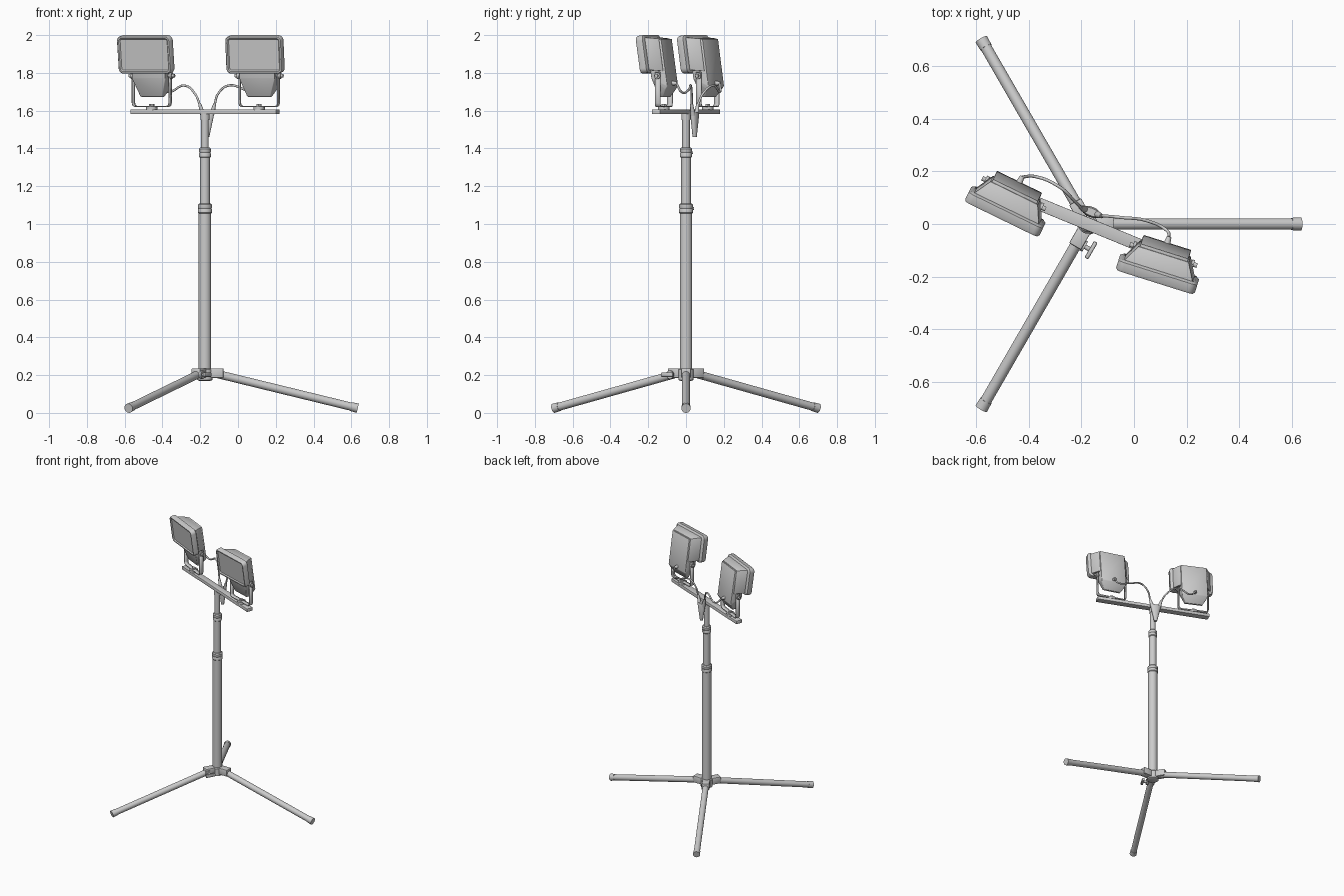
import bpy, bmesh
from math import radians, cos, sin, pi
from mathutils import Vector, Matrix

if "Cube" in bpy.data.objects:
    bpy.data.objects.remove(bpy.data.objects["Cube"])

PX = -0.175                       # mast position on x
YAW = radians(-22.3)              # heading of the crossbar
I = Matrix.Identity(4)


def finish(name, bm, mat=I, angle=35):
    bmesh.ops.recalc_face_normals(bm, faces=bm.faces)
    me = bpy.data.meshes.new(name)
    bm.to_mesh(me)
    bm.free()
    ob = bpy.data.objects.new(name, me)
    bpy.context.collection.objects.link(ob)
    ob.matrix_world = mat
    bpy.ops.object.select_all(action='DESELECT')
    ob.select_set(True)
    bpy.context.view_layer.objects.active = ob
    bpy.ops.object.shade_smooth_by_angle(angle=radians(angle))
    return ob


def rod(name, p0, p1, r0, r1=None, mat=I, seg=24):
    p0, p1 = Vector(p0), Vector(p1)
    d = p1 - p0
    m = Matrix.Translation((p0 + p1) / 2) @ d.to_track_quat('Z', 'Y').to_matrix().to_4x4()
    bm = bmesh.new()
    bmesh.ops.create_cone(bm, cap_ends=True, segments=seg, radius1=r0,
                          radius2=r0 if r1 is None else r1, depth=d.length, matrix=m)
    return finish(name, bm, mat)


def lathe(name, prof, mat=I, seg=32):
    bm = bmesh.new()
    rings = [[bm.verts.new((r * cos(2 * pi * i / seg), r * sin(2 * pi * i / seg), z))
              for i in range(seg)] for r, z in prof]
    for a, b in zip(rings, rings[1:]):
        for i in range(seg):
            bm.faces.new((a[i], a[(i + 1) % seg], b[(i + 1) % seg], b[i]))
    bm.faces.new(rings[0])
    bm.faces.new(rings[-1])
    return finish(name, bm, mat)


def hull(name, pts, mat=I, bevel=0.0):
    bm = bmesh.new()
    for p in pts:
        bm.verts.new(p)
    bmesh.ops.convex_hull(bm, input=bm.verts)
    bmesh.ops.dissolve_limit(bm, angle_limit=radians(1), verts=bm.verts, edges=bm.edges)
    if bevel:
        bmesh.ops.bevel(bm, geom=bm.edges[:], offset=bevel, segments=2, affect='EDGES', profile=0.5)
    return finish(name, bm, mat)


def box(name, x, y, z, mat=I, bevel=0.0):
    return hull(name, [(a, b, c) for a in x for b in y for c in z], mat, bevel)


def cable(name, pts, r):
    cu = bpy.data.curves.new(name, 'CURVE')
    cu.dimensions = '3D'
    cu.bevel_depth, cu.bevel_resolution, cu.resolution_u = r, 3, 10
    cu.use_fill_caps = True
    sp = cu.splines.new('BEZIER')
    sp.bezier_points.add(len(pts) - 1)
    for b, p in zip(sp.bezier_points, pts):
        b.co = p
        b.handle_left_type = b.handle_right_type = 'AUTO'
    ob = bpy.data.objects.new(name, cu)
    bpy.context.collection.objects.link(ob)


def rounded(w, h, r, n=6):
    return [(sx * (w - r) + r * cos(a0 + i * pi / 2 / n), sz * (h - r) + r * sin(a0 + i * pi / 2 / n))
            for sx, sz, a0 in ((1, 1, 0), (-1, 1, pi / 2), (-1, -1, pi), (1, -1, 1.5 * pi))
            for i in range(n + 1)]


mast = Matrix.Translation((PX, 0, 0))

# telescopic mast with clamping collars
rod("mast_lower_tube", (0, 0, 0.19), (0, 0, 1.07), 0.033, mat=mast, seg=32)
rod("mast_middle_tube", (0, 0, 1.05), (0, 0, 1.38), 0.026, mat=mast, seg=32)
rod("mast_upper_tube", (0, 0, 1.36), (0, 0, 1.585), 0.02, mat=mast, seg=32)
for nm, z, r in (("lower", 1.082, 0.037), ("upper", 1.378, 0.031)):
    lathe(nm + "_collar", [(r - .005, z - .027), (r, z - .022), (r, z - .004), (r - .002, z),
                           (r, z + .004), (r, z + .02), (r - .006, z + .027)], mast)
    rod(nm + "_collar_screw", (0, r - .005, z), (0, r + .006, z), 0.007, mat=mast, seg=12)

# tripod hub and legs
lathe("tripod_hub", [(.03, .17), (.041, .175), (.041, .23), (.036, .236)], mast)
for i in range(3):
    m = mast @ Matrix.Rotation(i * 2 * pi / 3, 4, 'Z')
    a, b = Vector((.04, 0, .212)), Vector((.809, 0, .0245))
    d = (b - a).normalized()
    box(f"leg_bracket_{i + 1}", (.025, .098), (-.026, .026), (.186, .236), m, 0.004)
    rod(f"leg_{i + 1}", a, b - d * .03, 0.0215, mat=m)
    rod(f"leg_foot_{i + 1}", b - d * .036, b, 0.0235, 0.025, mat=m)
# T-shaped clamp knob on the front leg
m = mast @ Matrix.Rotation(4 * pi / 3, 4, 'Z')
rod("clamp_stem", (.08, .02, .202), (.08, .06, .202), 0.009, mat=m, seg=16)
box("clamp_handle", (.044, .116), (.052, .068), (.19, .214), m, 0.005)
rod("clamp_boss", (.08, .022, .202), (.08, .034, .202), 0.022, mat=m)

# crossbar
bar = mast @ Matrix.Rotation(YAW, 4, 'Z')
box("crossbar", (-.418, .418), (-.024, .024), (1.582, 1.606), bar, 0.002)
rod("crossbar_socket", (0, 0, 1.55), (0, 0, 1.584), 0.025, mat=bar)


def lamp(side, dist, yaw):
    base = bar @ Matrix.Translation((dist, 0, 1.785)) @ Matrix.Rotation(yaw - YAW, 4, 'Z')
    m = base @ Matrix.Rotation(radians(8), 4, 'X')
    # rounded front frame with sunken glass
    bm = bmesh.new()
    rings = []
    for inset, y in ((.012, -.034), (0, -.042), (0, -.072), (.005, -.08),
                     (.013, -.08), (.019, -.073)):
        rings.append([bm.verts.new((x, y, z + .122)) for x, z in
                      rounded(.157 - inset, .101 - inset, .028 - inset)])
    n = len(rings[0])
    for p, q in zip(rings, rings[1:]):
        for i in range(n):
            bm.faces.new((p[i], p[(i + 1) % n], q[(i + 1) % n], q[i]))
    bm.faces.new(rings[0])
    bm.faces.new(rings[-1])
    finish(side + "_lamp_frame", bm, m)
    # tapered reflector housing behind the frame
    hull(side + "_reflector_housing",
         [(s * x, y, z) for s in (-1, 1) for x, y, z in
          ((.138, -.037, .036), (.138, -.037, .21), (.1, .03, .02), (.1, .03, .195))], m, 0.003)
    # driver box hanging below the frame
    hull(side + "_driver_box",
         [(s * x, y, z) for s in (-1, 1) for x, y, z in
          ((.095, .042, -.062), (.095, .042, .192), (.098, -.04, .18), (.098, -.04, -.01),
           (.085, -.03, -.04), (.064, -.022, -.108), (.064, .0, -.115), (.09, .025, -.075))], m, 0.003)
    rod(side + "_cable_gland", (0, .038, -.045), (0, .066, -.05), 0.013, 0.009, m, 16)
    # U-shaped yoke
    half = [(.108, .02), (.108, -.145), (.104, -.157), (.094, -.163)]
    path = half + [(-x, z) for x, z in reversed(half)]
    bm = bmesh.new()
    pairs = [[bm.verts.new((x, y, z)) for y in (-.015, .015)] for x, z in path]
    for p, q in zip(pairs, pairs[1:]):
        bm.faces.new((p[0], p[1], q[1], q[0]))
    ob = finish(side + "_yoke", bm, base)
    mod = ob.modifiers.new("thickness", 'SOLIDIFY')
    mod.thickness, mod.offset = 0.006, 0
    for s, nm in ((-1, "a"), (1, "b")):
        rod(f"{side}_pivot_bolt_{nm}", (s * .09, 0, 0), (s * .134, 0, 0), 0.009, mat=m, seg=16)
        rod(f"{side}_pivot_nut_{nm}", (s * .11, 0, 0), (s * .121, 0, 0), 0.017, mat=m, seg=16)
    rod(side + "_yoke_spacer", (0, 0, -.181), (0, 0, -.163), 0.03, mat=base)
    rod(side + "_yoke_bolt", (0, 0, -.165), (0, 0, -.15), 0.014, mat=base, seg=6)
    return m @ Vector((0, .064, -.05))


left_end = lamp("left", -.304, radians(-26))
right_end = lamp("right", .31, radians(-17.5))

# Y-shaped cable splitter behind the mast
sp = mast @ Matrix.Translation((.012, .046, 0)) @ Matrix.Rotation(YAW, 4, 'Z')
hull("cable_splitter", [(w * cos(i * pi / 8), t * sin(i * pi / 8), z) for i in range(16)
                        for w, t, z in ((.011, .011, 1.46), (.016, .014, 1.49),
                                        (.038, .02, 1.575), (.036, .014, 1.59))], sp)
tips = []
for s, nm in ((-1, "left"), (1, "right")):
    rod(nm + "_splitter_horn", (s * .024, 0, 1.575), (s * .043, 0, 1.635), 0.014, 0.008, sp, 16)
    tips.append(sp @ Vector((s * .042, 0, 1.63)))

# cables from the lamps to the splitter
cable("left_cable", [left_end, (-.375, .18, 1.70), (-.285, .142, 1.733),
                     (-.228, .09, 1.69), tips[0]], 0.006)
cable("right_cable", [right_end, (.125, -.025, 1.70), (.05, .012, 1.708), (-.05, .025, 1.733),
                      (-.105, .03, 1.69), tips[1]], 0.006)
